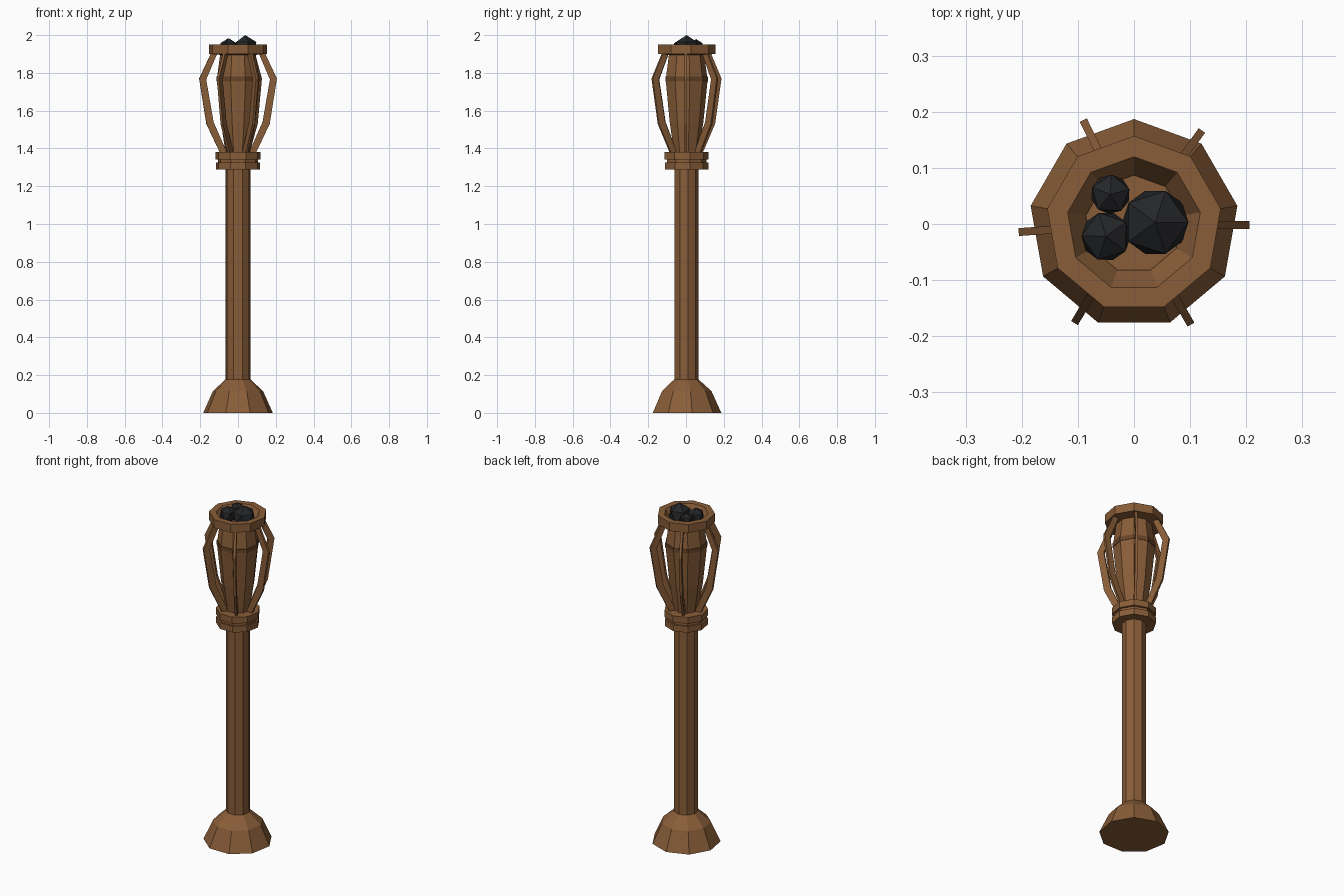
import bpy, bmesh
from math import sin, cos, radians, pi
from mathutils import Matrix, Vector

if "Cube" in bpy.data.objects:
    bpy.data.objects.remove(bpy.data.objects["Cube"])

SIDES = 9


def material(name, rgb):
    m = bpy.data.materials.new(name)
    m.diffuse_color = (*rgb, 1)
    m.use_nodes = True
    m.node_tree.nodes["Principled BSDF"].inputs["Base Color"].default_value = m.diffuse_color
    return m


WOOD = material("wood", (0.25, 0.11, 0.04))
DARK = material("dark_wood", (0.14, 0.06, 0.022))
COAL = material("coal_black", (0.018, 0.019, 0.021))


def finish(name, bm, mat):
    bmesh.ops.recalc_face_normals(bm, faces=bm.faces[:])
    me = bpy.data.meshes.new(name)
    bm.to_mesh(me)
    bm.free()
    me.materials.append(mat)
    ob = bpy.data.objects.new(name, me)
    bpy.context.collection.objects.link(ob)
    return ob


def lathe(name, profile, mat=WOOD, ring=False):
    """Nine-sided turned part; a ring joins its last loop to the first, otherwise ends are capped."""
    bm = bmesh.new()
    loops = [[bm.verts.new((r * cos(pi / 2 + 2 * pi * k / SIDES),
                            r * sin(pi / 2 + 2 * pi * k / SIDES), z))
              for k in range(SIDES)] for r, z in profile]
    pairs = list(zip(loops, loops[1:]))
    if ring:
        pairs.append((loops[-1], loops[0]))
    else:
        bm.faces.new(loops[0])
        bm.faces.new(loops[-1])
    for a, b in pairs:
        for k in range(SIDES):
            j = (k + 1) % SIDES
            bm.faces.new((a[k], a[j], b[j], b[k]))
    return finish(name, bm, mat)


def cage_bar(name, angle):
    """Bent flat bar: side outline in the radial plane, given thickness."""
    outer = [(0.092, 1.37), (0.168, 1.53), (0.206, 1.77), (0.138, 1.915)]
    inner = [(0.055, 1.37), (0.130, 1.54), (0.169, 1.765), (0.105, 1.915)]
    w = 0.007
    bm = bmesh.new()
    secs = [[bm.verts.new(p) for p in ((ro, -w, zo), (ro, w, zo), (ri, w, zi), (ri, -w, zi))]
            for (ro, zo), (ri, zi) in zip(outer, inner)]
    for a, b in zip(secs, secs[1:]):
        for k in range(4):
            j = (k + 1) % 4
            bm.faces.new((a[k], a[j], b[j], b[k]))
    bm.faces.new(secs[0])
    bm.faces.new(secs[-1])
    bm.transform(Matrix.Rotation(radians(angle), 4, 'Z'))
    finish(name, bm, WOOD)


def coal(name, centre, radius, turn):
    bm = bmesh.new()
    bmesh.ops.create_icosphere(bm, subdivisions=1, radius=radius)
    bm.transform(Matrix.Translation(Vector(centre)) @ Matrix.Rotation(radians(turn), 4, 'Z'))
    finish(name, bm, COAL)


# Foot and post
lathe("foot", [(0.187, 0), (0.135, 0.115), (0.066, 0.178)])
lathe("post", [(0.066, 0.17), (0.066, 1.30)])

# Stepped collar
lathe("collar", [(0.118, 1.288), (0.118, 1.325), (0.108, 1.325),
                 (0.108, 1.342), (0.12, 1.342), (0.12, 1.38)])

# Torch body with a shallow bowl in its top
lathe("torch_body", [(0.066, 1.37), (0.092, 1.54), (0.113, 1.75), (0.112, 1.78),
                     (0.095, 1.905), (0.087, 1.89)])
lathe("body_band", [(0.116, 1.755), (0.116, 1.78), (0.1, 1.78), (0.1, 1.755)], DARK, ring=True)

# Top rim, sloping in to the bowl floor
lathe("top_rim", [(0.157, 1.90), (0.157, 1.95), (0.12, 1.95), (0.087, 1.895)], ring=True)

# Cage bars
for i, a in enumerate((-0.5, 54, 116, 184, 239, 299.5)):
    cage_bar(f"cage_bar_{i + 1}", a)

# Coals
coal("coal_large", (0.038, 0.003, 1.934), 0.066, 0)
coal("coal_medium", (-0.05, -0.022, 1.935), 0.049, 35)
coal("coal_small", (-0.042, 0.053, 1.94), 0.039, 15)
